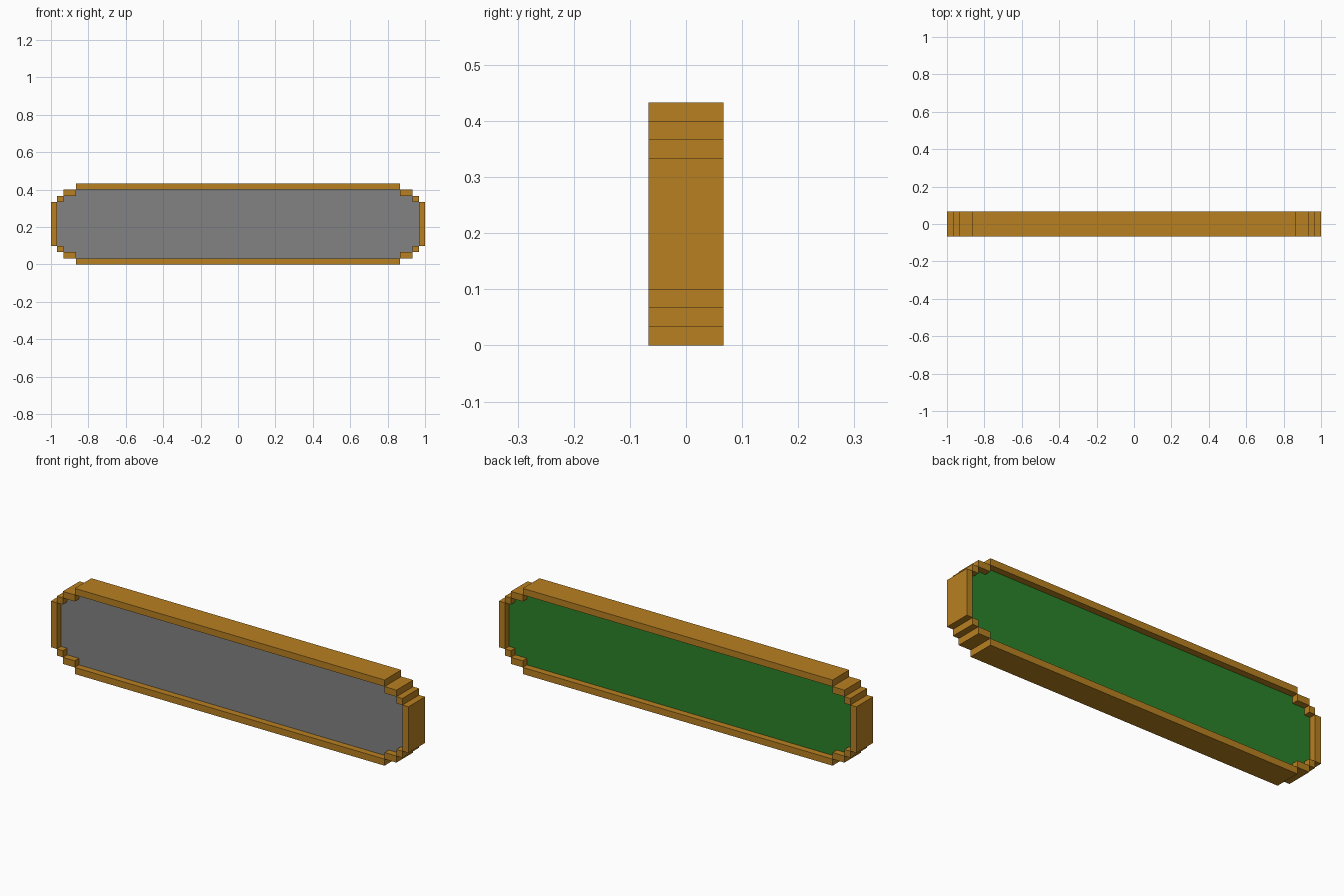
import bpy
import bmesh

cube = bpy.data.objects.get("Cube")
if cube:
    bpy.data.objects.remove(cube, do_unlink=True)

U = 1 / 30          # one block unit
HALF_DEPTH = 2      # frame, in units
PANEL_HALF = 1      # recessed panel, in units
MID = 6.5           # mid height, in units


def srgb(*rgb):
    return [((c / 255 + 0.055) / 1.055) ** 2.4 for c in rgb] + [1.0]


def material(name, colour):
    m = bpy.data.materials.new(name)
    m.use_nodes = True
    m.diffuse_color = colour
    m.node_tree.nodes["Principled BSDF"].inputs["Base Color"].default_value = colour
    return m


golden = material("golden brown", srgb(184, 128, 33))
grey = material("grey", srgb(130, 130, 130))
green = material("green", srgb(42, 130, 42))


def prism(name, outline, half_depth, mats):
    """Extrude an (x, z) outline in units along y; a second material goes on the back."""
    bm = bmesh.new()
    face = bm.faces.new([bm.verts.new((x * U, -half_depth * U, z * U)) for x, z in outline])
    ext = bmesh.ops.extrude_face_region(bm, geom=[face], use_keep_orig=True)
    verts = [g for g in ext["geom"] if isinstance(g, bmesh.types.BMVert)]
    bmesh.ops.translate(bm, verts=verts, vec=(0, 2 * half_depth * U, 0))
    bmesh.ops.recalc_face_normals(bm, faces=bm.faces)
    for f in bm.faces:
        f.material_index = int(len(mats) > 1 and f.normal.y > 0.5)
    mesh = bpy.data.meshes.new(name)
    bm.to_mesh(mesh)
    bm.free()
    for m in mats:
        mesh.materials.append(m)
    ob = bpy.data.objects.new(name, mesh)
    bpy.context.collection.objects.link(ob)
    return ob


def frame_block(name, x0, x1, z0, z1):
    prism(name, [(x0, z0), (x1, z0), (x1, z1), (x0, z1)], HALF_DEPTH, [golden])


# Long rails
frame_block("bottom_rail", -26, 26, 0, 1)
frame_block("top_rail", -26, 26, 12, 13)

# End posts and stepped corners
for side, sx in (("left", 1), ("right", -1)):
    frame_block(f"{side}_end_post", *sorted((29 * sx, 30 * sx)), 3, 10)
    for level, z_inner, z_outer in (("bottom", 1, 2), ("top", 11, 10)):
        frame_block(f"{side}_{level}_long_corner", *sorted((26 * sx, 28 * sx)), z_inner, z_inner + 1)
        frame_block(f"{side}_{level}_short_corner", *sorted((28 * sx, 29 * sx)), z_outer, z_outer + 1)

# Recessed panel: one stepped quarter mirrored into the full outline
quarter = [(29, 3.5), (28, 3.5), (28, 4.5), (26, 4.5), (26, 5.5)]
top_half = quarter + [(-x, z) for x, z in reversed(quarter)]
outline = top_half + [(-x, -z) for x, z in top_half]
prism("sign_panel", [(x, z + MID) for x, z in outline], PANEL_HALF, [grey, green])
